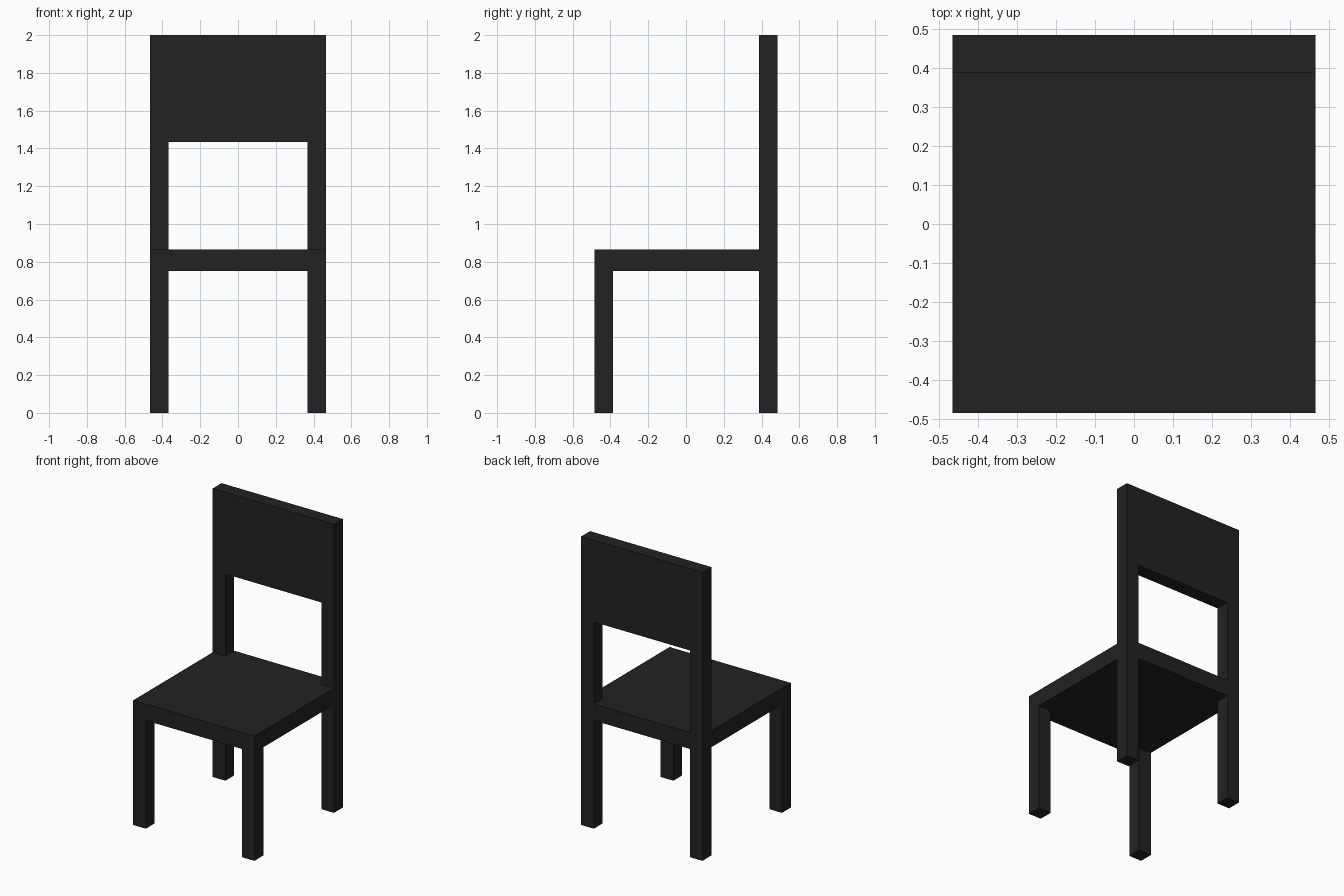
import bpy
import bmesh
from mathutils import Vector

if "Cube" in bpy.data.objects:
    bpy.data.objects.remove(bpy.data.objects["Cube"])

# Main dimensions
W, D = 0.465, 0.484            # half width, half depth
T = 0.097                      # leg and back thickness
SEAT_LOW, SEAT_TOP = 0.75, 0.864
BACK_LOW, TOP = 1.433, 2.0

black = bpy.data.materials.new("charcoal black")
black.diffuse_color = (0.016, 0.016, 0.016, 1.0)
black.use_nodes = True
black.node_tree.nodes["Principled BSDF"].inputs["Base Color"].default_value = black.diffuse_color


def box(name, lo, hi):
    """Axis-aligned box between two corners."""
    lo, hi = Vector(lo), Vector(hi)
    bm = bmesh.new()
    bmesh.ops.create_cube(bm, size=1.0)
    for v in bm.verts:
        v.co = (lo + hi) / 2 + v.co * (hi - lo)
    mesh = bpy.data.meshes.new(name)
    bm.to_mesh(mesh)
    bm.free()
    mesh.materials.append(black)
    obj = bpy.data.objects.new(name, mesh)
    bpy.context.collection.objects.link(obj)
    return obj


# Seat slab, flush with the legs on all sides
box("seat", (-W, -D, SEAT_LOW), (W, D, SEAT_TOP))

# Legs and back posts, left and right
for side, x in (("left", -W), ("right", W - T)):
    box(f"front_leg_{side}", (x, -D, 0), (x + T, -D + T, SEAT_LOW))
    box(f"back_leg_{side}", (x, D - T, 0), (x + T, D, SEAT_LOW))
    box(f"back_post_{side}", (x, D - T, SEAT_TOP), (x + T, D, BACK_LOW))

# Backrest panel across the posts
box("backrest", (-W, D - T, BACK_LOW), (W, D, TOP))
